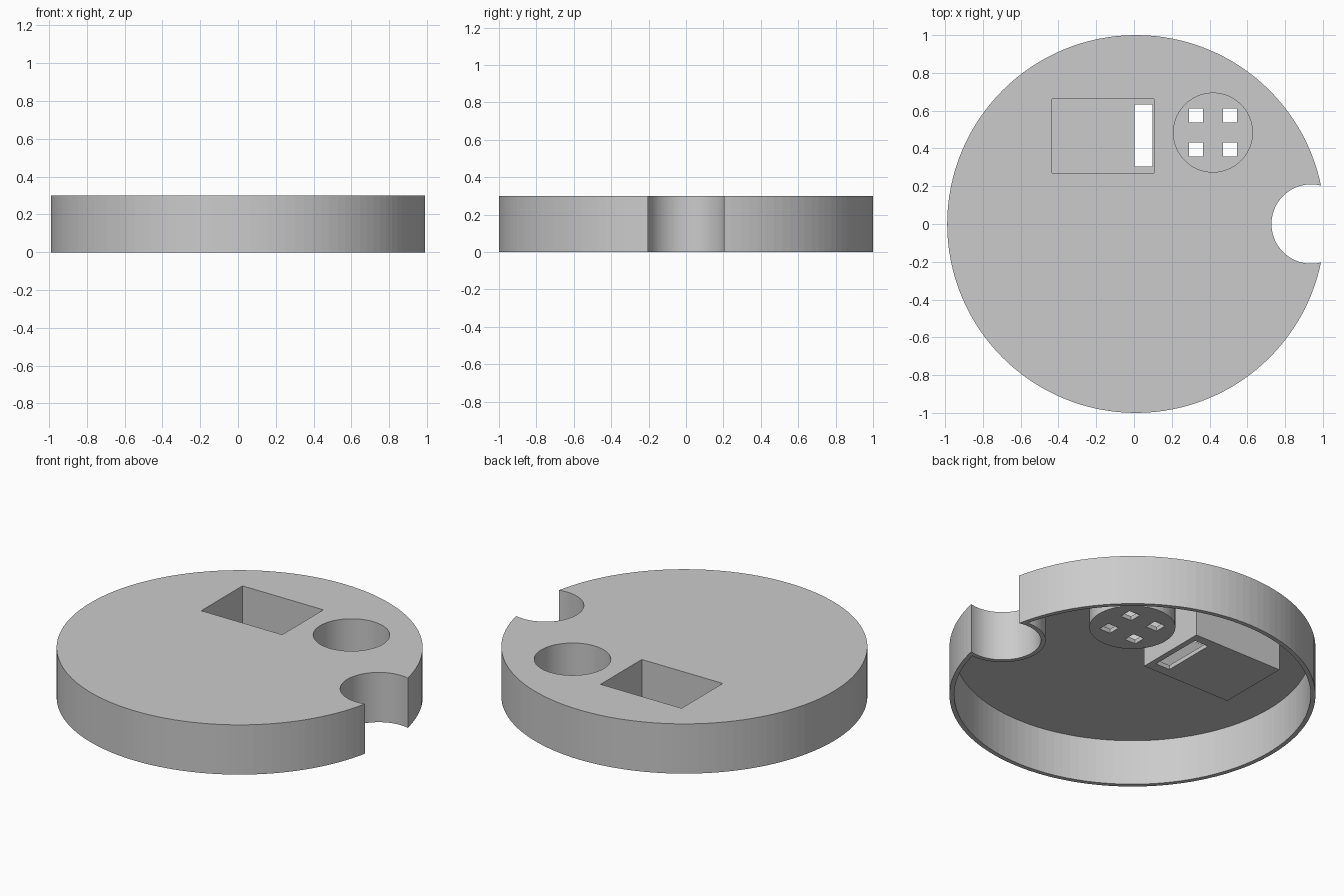
import bpy

cube = bpy.data.objects.get("Cube")
if cube:
    bpy.data.objects.remove(cube, do_unlink=True)

WALL = 0.026
HEIGHT = 0.3
DISC_X = 0.011
NOTCH = (0.938, 0.0, 0.21)           # x, y, radius
CUP = (0.418, 0.484, 0.209)          # x, y, radius
TRAY = (-0.434, 0.106, 0.27, 0.662)  # x and y limits
TRAY_Z, CUP_Z = 0.03, 0.062          # undersides of the two pockets


def cylinder(name, x, y, radius, z0, z1, sides=128):
    bpy.ops.mesh.primitive_cylinder_add(vertices=sides, radius=radius, depth=z1 - z0,
                                        location=(x, y, (z0 + z1) / 2))
    bpy.context.object.name = name
    return bpy.context.object


def box(name, x0, x1, y0, y1, z0, z1):
    bpy.ops.mesh.primitive_cube_add(size=1, location=((x0 + x1) / 2, (y0 + y1) / 2, (z0 + z1) / 2))
    ob = bpy.context.object
    ob.name = name
    ob.scale = (x1 - x0, y1 - y0, z1 - z0)
    bpy.ops.object.transform_apply(location=False, rotation=False, scale=True)
    return ob


def cut(target, cutter):
    """Subtract the cutter and remove it."""
    mod = target.modifiers.new("cut", 'BOOLEAN')
    mod.operation = 'DIFFERENCE'
    mod.solver = 'EXACT'
    mod.object = cutter
    bpy.context.view_layer.objects.active = target
    bpy.ops.object.modifier_apply(modifier=mod.name)
    bpy.data.objects.remove(cutter, do_unlink=True)


# Hollow underside, leaving sleeves around the notch and both pockets
cavity = cylinder("cavity", DISC_X, 0, 1 - WALL, -0.2, HEIGHT - WALL)
x, y, r = NOTCH
cut(cavity, cylinder("notch_sleeve", x, y, r + WALL, -0.5, 0.5))
x, y, r = CUP
cut(cavity, cylinder("cup_sleeve", x, y, r + WALL, CUP_Z, 0.5))
x0, x1, y0, y1 = TRAY
cut(cavity, box("tray_sleeve", x0 - WALL, x1 + WALL, y0 - WALL, y1 + WALL, TRAY_Z, 0.5))

# Round cover with its open side below
cover = cylinder("round_cover", DISC_X, 0, 1, 0, HEIGHT)
cut(cover, cavity)
cut(cover, cylinder("notch", *NOTCH, -0.5, 0.5))

# Pockets sunk from the top
cut(cover, cylinder("cup_pocket", *CUP, CUP_Z + WALL, 0.5))
cut(cover, box("tray_pocket", *TRAY, TRAY_Z + WALL, 0.5))

# Slot through the tray floor and four square holes through the cup floor
cut(cover, box("tray_slot", 0.003, 0.098, 0.304, 0.633, -0.1, 0.15))
for sx in (-1, 1):
    for sy in (-1, 1):
        hx, hy, h = CUP[0] + sx * 0.09, CUP[1] + sy * 0.09, 0.037
        cut(cover, box("cup_hole", hx - h, hx + h, hy - h, hy + h, -0.1, 0.15))

# Plain grey finish
grey = bpy.data.materials.new("light_grey")
grey.use_nodes = True
colour = (0.6, 0.6, 0.6, 1)
grey.diffuse_color = colour
grey.node_tree.nodes["Principled BSDF"].inputs["Base Color"].default_value = colour
cover.data.materials.clear()
cover.data.materials.append(grey)
for poly in cover.data.polygons:
    poly.material_index = 0
